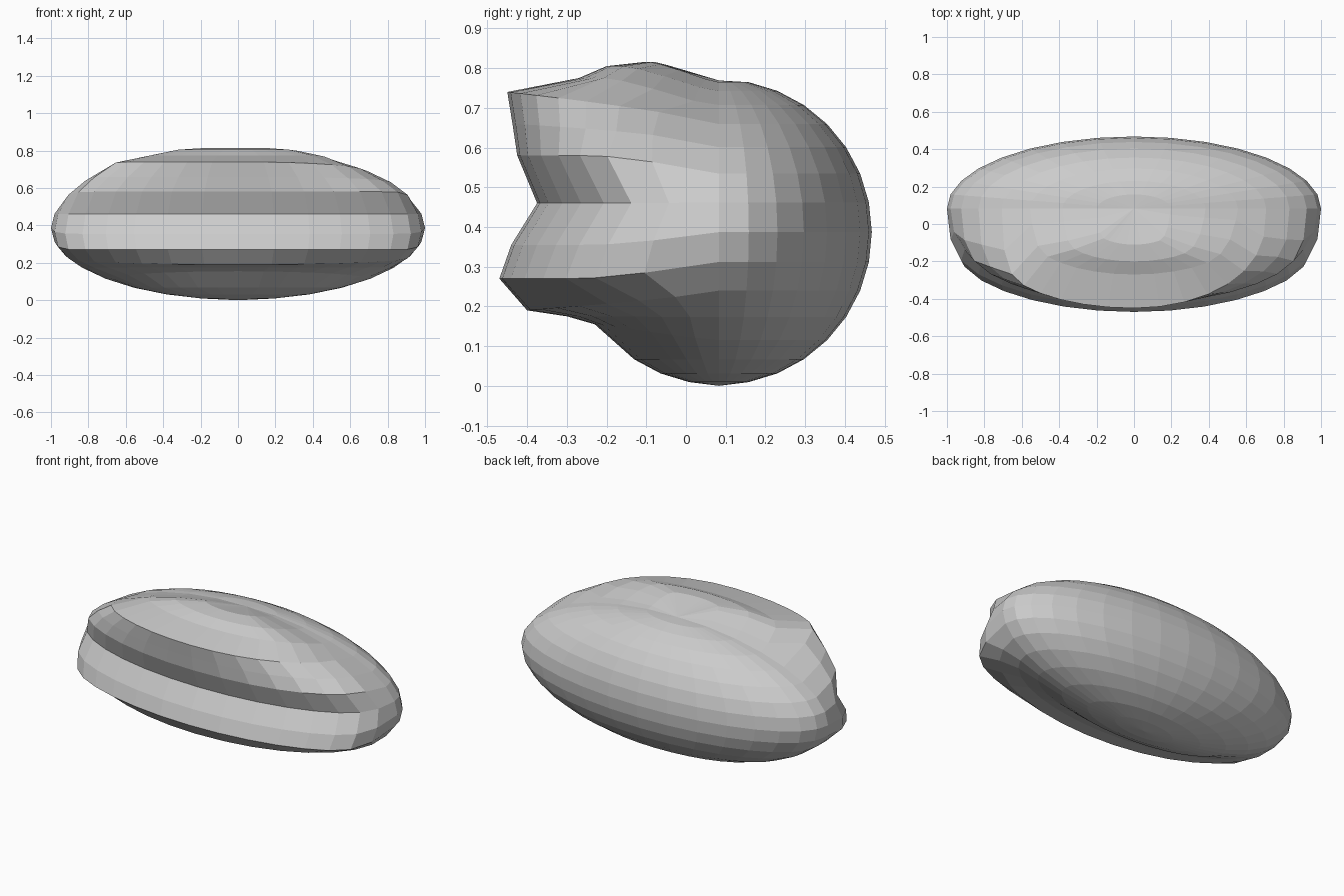
import bpy, bmesh, math

if "Cube" in bpy.data.objects:
    bpy.data.objects.remove(bpy.data.objects["Cube"])

CY, CZ, R = 0.083, 0.387, 0.385      # centre and radius of the rounded back
SEG, RINGS = 32, 16

# Centre-line lip profile: ring number (from the top) -> (y, z)
LIPS = {1: (-0.11, 0.815), 2: (-0.20, 0.805), 3: (-0.27, 0.775),
        4: (-0.45, 0.74), 5: (-0.437, 0.66), 6: (-0.425, 0.58),
        7: (-0.375, 0.46), 8: (-0.44, 0.355), 9: (-0.47, 0.27),
        10: (-0.40, 0.19), 11: (-0.30, 0.175), 12: (-0.23, 0.155)}
# How strongly the lips push forward near the mouth corners
CORNER = [0.0, 0.65, 0.95]
CROWN_LEFT = [0.0, 0.3, 0.85, 1.0]
CROWN_RIGHT = [0.0, 0.15, 0.6, 0.9]

bm = bmesh.new()


def weight(k, s):
    """Lip strength: full along the mouth, fading towards the corners."""
    side = math.sin(2 * math.pi * s / SEG)
    right = s < SEG // 4
    n = min(s, SEG // 2 - s)
    table = CORNER
    if k <= 3:
        table = CROWN_RIGHT if right else CROWN_LEFT
    elif k <= 5 and right:
        return side ** (0.6 if k == 4 else 0.4)
    elif k >= 10:
        return side ** (0.7 if k == 10 else 1.1)
    return table[n] if n < len(table) else 1.0


def point(k, s):
    """Stretched sphere point, pulled forward on the front half."""
    t, p = math.pi * k / RINGS, 2 * math.pi * s / SEG
    x = math.sin(t) * math.cos(p)
    y = CY - R * math.sin(t) * math.sin(p)
    z = CZ + R * math.cos(t)
    if k in LIPS and 0 < s < SEG // 2:
        w = weight(k, s)
        ly, lz = LIPS[k]
        y += w * (ly - (CY - R * math.sin(t)))
        z += w * (lz - z)
    return x, y, z


# Rings and caps
rings = [[bm.verts.new(point(k, s)) for s in range(SEG)] for k in range(1, RINGS)]
top = bm.verts.new((0, CY, CZ + R - 0.003))
bottom = bm.verts.new((0, CY, 0))
for s in range(SEG):
    n = (s + 1) % SEG
    bm.faces.new((top, rings[0][s], rings[0][n]))
    bm.faces.new((bottom, rings[-1][n], rings[-1][s]))
    for a, b in zip(rings, rings[1:]):
        bm.faces.new((a[s], b[s], b[n], a[n]))
bmesh.ops.recalc_face_normals(bm, faces=bm.faces)

# Flat-shaded mouth
mesh = bpy.data.meshes.new("mouth")
bm.to_mesh(mesh)
bm.free()
mouth = bpy.data.objects.new("mouth", mesh)
bpy.context.collection.objects.link(mouth)
